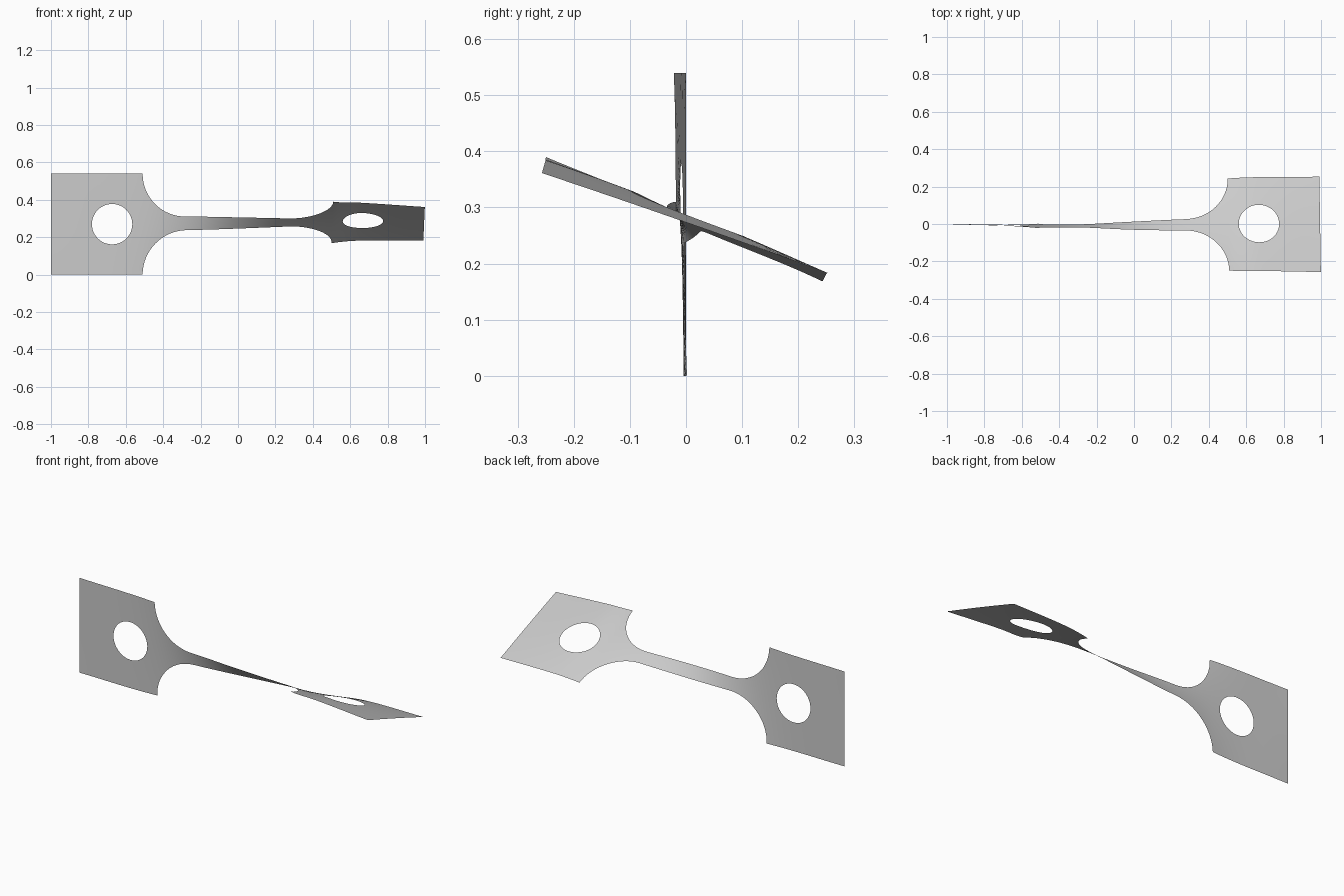
import bpy
import bmesh
from math import sin, cos, pi, radians, hypot

cube = bpy.data.objects.get("Cube")
if cube:
    bpy.data.objects.remove(cube, do_unlink=True)

HALF, NECK, END, SHOULDER = 0.27, 0.037, 1.0, 0.51
HOLE_X, HOLE_R = 0.673, 0.108
FILLET = HALF - NECK
ROWS, RINGS, ARC, GAUGE = 16, 6, 16, 30

# Twist stations along the strip: x, angle in degrees, centre y, centre z, cross bow
STATIONS = [
    (-1.0, 0, 0.0, 0.27, 0.0),
    (-0.51, 2.5, -0.01, 0.27, 0.0),
    (-0.26, 14, -0.01, 0.274, 0.0),
    (0.0, 36, -0.009, 0.276, 0.0),
    (0.3, 56, -0.004, 0.279, 0.0),
    (0.51, 65.8, -0.003, 0.279, 0.003),
    (0.66, 68, 0.0, 0.283, 0.008),
    (1.0, 70.7, -0.002, 0.272, 0.002),
]


def slope(i, k):
    a, b = STATIONS[max(i - 1, 0)], STATIONS[min(i + 1, len(STATIONS) - 1)]
    return (b[k] - a[k]) / (b[0] - a[0])


def station(x):
    """Smooth cubic interpolation between the stations."""
    i = 0
    while i < len(STATIONS) - 2 and x > STATIONS[i + 1][0]:
        i += 1
    a, b = STATIONS[i], STATIONS[i + 1]
    h = b[0] - a[0]
    t = (x - a[0]) / h
    s = t * t * (3 - 2 * t)
    return [a[k] * (1 - s) + b[k] * s
            + h * t * (1 - t) * ((1 - t) * slope(i, k) - t * slope(i + 1, k))
            for k in range(1, 5)]


def twist(x, w):
    """Carry a point of the flat blank onto the twisted strip."""
    deg, cy, cz, bow = station(x)
    a = radians(deg)
    lift = bow * (1 - (w / HALF) ** 2)
    pull = min(max(x / SHOULDER, 0), 1)
    return (x + pull * (0.004 * w / HALF - 0.005),
            cy - w * sin(a) + lift * cos(a),
            cz + w * cos(a) + lift * sin(a))


bm = bmesh.new()


def add_grid(rows):
    """Fill quads between successive rows of flat points."""
    grid = [[bm.verts.new((x, 0, w)) for x, w in row] for row in rows]
    for r0, r1 in zip(grid, grid[1:]):
        for j in range(len(r0) - 1):
            bm.faces.new((r0[j], r0[j + 1], r1[j + 1], r1[j]))


# Square grips with round holes
def grip(side):
    corners = [(SHOULDER, -HALF), (SHOULDER, HALF), (END, HALF), (END, -HALF)]
    outer = []
    for i in range(4):
        (x0, w0), (x1, w1) = corners[i], corners[(i + 1) % 4]
        outer += [(x0 + (x1 - x0) * j / ROWS, w0 + (w1 - w0) * j / ROWS)
                  for j in range(ROWS)]
    outer.append(outer[0])
    rings = []
    for r in range(RINGS + 1):
        t = r / RINGS
        ring = []
        for x, w in outer:
            dx = x - HOLE_X
            k = HOLE_R / hypot(dx, w)
            f = k + (1 - k) * t
            ring.append((side * (HOLE_X + dx * f), w * f))
        rings.append(ring)
    add_grid(rings)


grip(-1)
grip(1)

# Narrow gauge section with rounded shoulders
flare = []
for i in range(ARC + 1):
    a = pi / 2 * i / ARC
    flare.append((SHOULDER - FILLET * (1 - cos(a)), HALF - FILLET * sin(a)))
inner = SHOULDER - FILLET
profile = [(-x, h) for x, h in flare]
profile += [(-inner + 2 * inner * i / GAUGE, NECK) for i in range(1, GAUGE)]
profile += flare[::-1]
add_grid([[(x, h * (2 * j / ROWS - 1)) for j in range(ROWS + 1)]
          for x, h in profile])

# Weld the sections, then twist the whole blank
bmesh.ops.remove_doubles(bm, verts=bm.verts, dist=0.0002)
for v in bm.verts:
    v.co = twist(v.co.x, v.co.z)
bmesh.ops.recalc_face_normals(bm, faces=bm.faces)
for f in bm.faces:
    f.smooth = True

mesh = bpy.data.meshes.new("twisted_strip")
bm.to_mesh(mesh)
bm.free()
strip = bpy.data.objects.new("twisted_strip", mesh)
bpy.context.collection.objects.link(strip)

# Plain grey metal
grey = bpy.data.materials.new("light_grey")
grey.use_nodes = True
colour = (0.6, 0.6, 0.6, 1)
grey.diffuse_color = colour
grey.node_tree.nodes["Principled BSDF"].inputs["Base Color"].default_value = colour
mesh.materials.append(grey)
